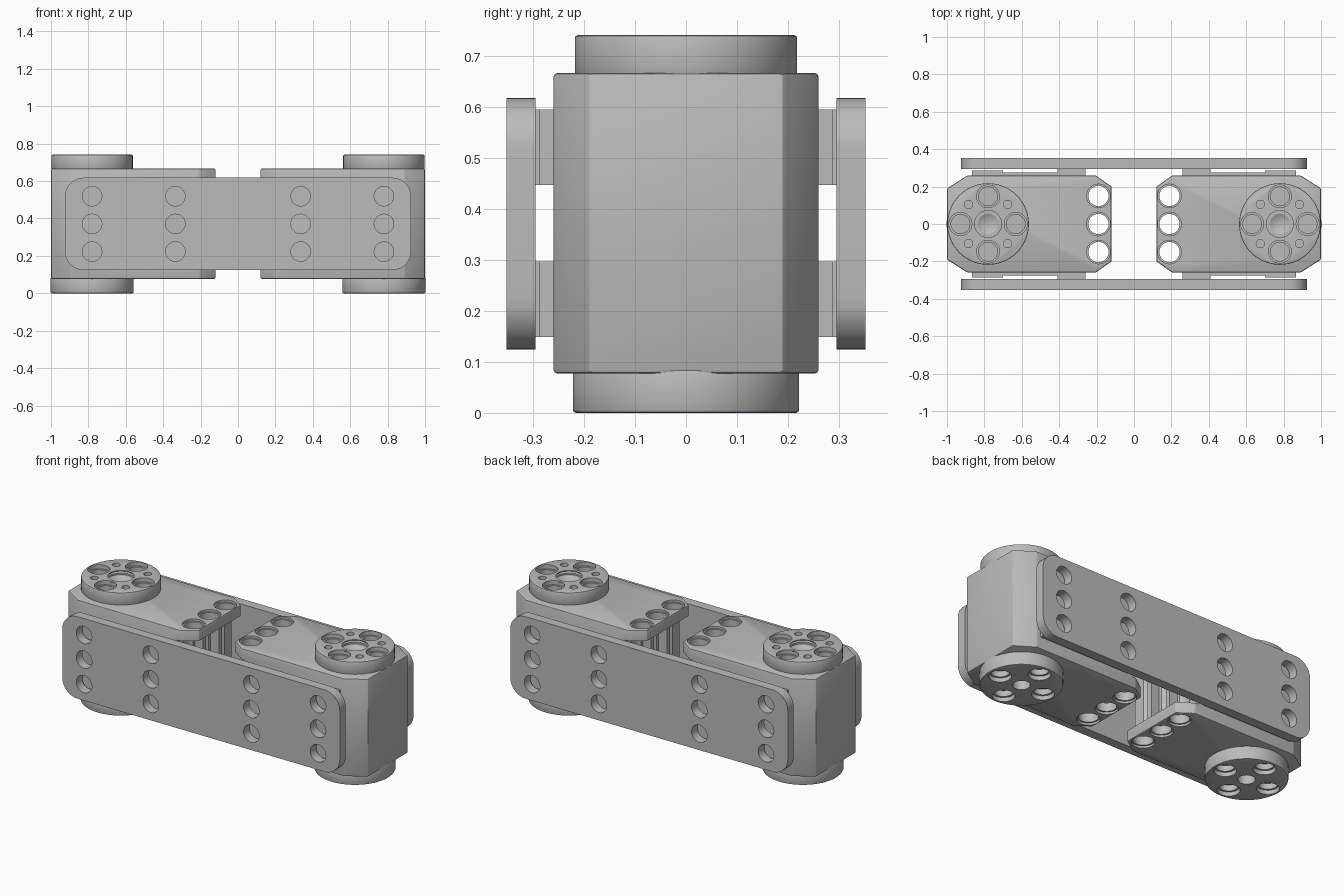
import bpy, bmesh
from math import pi, cos, sin
from mathutils import Matrix, Vector

if "Cube" in bpy.data.objects:
    bpy.data.objects.remove(bpy.data.objects["Cube"])

grey = bpy.data.materials.new("mid grey")
grey.use_nodes = True
colour = (0.5, 0.5, 0.5, 1)
grey.diffuse_color = colour
grey.node_tree.nodes["Principled BSDF"].inputs["Base Color"].default_value = colour

AXIS = {"z": Matrix(), "y": Matrix.Rotation(pi / 2, 4, "X")}
MID = 0.371          # height of the centre plane
SHAFT = 0.78         # distance of each output shaft from the centre
EAR = 0.19           # distance of each ear hole row from the centre


def make(name, bm):
    bmesh.ops.recalc_face_normals(bm, faces=bm.faces)
    mesh = bpy.data.meshes.new(name)
    bm.to_mesh(mesh)
    bm.free()
    mesh.materials.append(grey)
    ob = bpy.data.objects.new(name, mesh)
    bpy.context.collection.objects.link(ob)
    return ob


def add_cyl(bm, centre, r, depth, axis="z", r2=None, sides=40):
    m = Matrix.Translation(centre) @ AXIS[axis]
    bmesh.ops.create_cone(bm, cap_ends=True, segments=sides, radius1=r,
                          radius2=r if r2 is None else r2, depth=depth, matrix=m)


def add_box(bm, lo, hi):
    lo, hi = Vector(lo), Vector(hi)
    m = Matrix.Translation((lo + hi) / 2) @ Matrix.Diagonal((*(hi - lo), 1))
    bmesh.ops.create_cube(bm, size=1, matrix=m)


def prism(name, points, shift):
    bm = bmesh.new()
    face = bm.faces.new([bm.verts.new(p) for p in points])
    out = bmesh.ops.extrude_face_region(bm, geom=[face])
    moved = [v for v in out["geom"] if isinstance(v, bmesh.types.BMVert)]
    bmesh.ops.translate(bm, verts=moved, vec=shift)
    return make(name, bm)


def activate(ob):
    bpy.ops.object.select_all(action="DESELECT")
    ob.select_set(True)
    bpy.context.view_layer.objects.active = ob


def bevel(ob, width, segments=2):
    activate(ob)
    mod = ob.modifiers.new("bevel", "BEVEL")
    mod.width, mod.segments, mod.limit_method = width, segments, "ANGLE"
    bpy.ops.object.modifier_apply(modifier=mod.name)


def cut(ob, bm):
    tool = make("cutter", bm)
    tool.hide_render = True
    activate(ob)
    mod = ob.modifiers.new("cut", "BOOLEAN")
    mod.object, mod.solver, mod.operation = tool, "EXACT", "DIFFERENCE"
    bpy.ops.object.modifier_apply(modifier=mod.name)
    bpy.data.objects.remove(tool)


def smooth(ob):
    activate(ob)
    bpy.ops.object.shade_smooth_by_angle(angle=0.5)


def servo(side, s):
    # housing with chamfered corners
    half = [(1.0, 0.19), (0.89, 0.26), (0.205, 0.26), (0.12, 0.2)]
    outline = half + [(x, -y) for x, y in reversed(half)]
    body = prism(side + "_servo_body", [(s * x, y, 0.077) for x, y in outline], (0, 0, 0.59))
    bevel(body, 0.008)

    # open slot that leaves an upper and a lower mounting ear
    bm = bmesh.new()
    xs = sorted((s * 0.225, s * 0.05))
    add_box(bm, (xs[0], -0.4, 0.142), (xs[1], 0.4, 0.602))
    cut(body, bm)

    # stepped ear holes
    wide, narrow = bmesh.new(), bmesh.new()
    for y in (-0.15, 0, 0.15):
        add_cyl(narrow, (s * EAR, y, MID), 0.054, 1)
        for z in (0.06, 0.684):
            add_cyl(wide, (s * EAR, y, z), 0.063, 0.06)
    cut(body, wide)
    cut(body, narrow)
    smooth(body)

    # ribs between the ears
    bm = bmesh.new()
    for y in (-0.075, 0.075):
        xs = sorted((s * 0.17, s * 0.24))
        add_box(bm, (xs[0], y - 0.015, 0.14), (xs[1], y + 0.015, 0.604))
    make(side + "_ear_ribs", bm)

    # bosses and low strips that carry the link plates
    bm = bmesh.new()
    for d in (-1, 1):
        for z in (0.223, 0.521):
            for x0, x1, top in ((0.7, 0.865, 0.287), (0.26, 0.41, 0.296), (0.4, 0.71, 0.275)):
                xs, ys = sorted((s * x0, s * x1)), sorted((d * 0.25, d * top))
                add_box(bm, (xs[0], ys[0], z - 0.074), (xs[1], ys[1], z + 0.074))
    make(side + "_mounting_bosses", bm)

    # output discs above and below
    for name, lo, hi, r, d in (("_upper_horn", 0.66, 0.741, 0.218, 1),
                               ("_lower_horn", 0, 0.085, 0.222, -1)):
        bm = bmesh.new()
        add_cyl(bm, (s * SHAFT, 0, (lo + hi) / 2), r, hi - lo, sides=72)
        horn = make(side + name, bm)
        bevel(horn, 0.006)
        face = hi if d > 0 else lo
        wide, narrow = bmesh.new(), bmesh.new()
        for k in range(4):
            a = k * pi / 2
            x, y = s * SHAFT + 0.148 * cos(a), 0.148 * sin(a)
            add_cyl(wide, (x, y, face), 0.061, 0.05)
            add_cyl(narrow, (x, y, face), 0.05, 0.12)
            if d > 0:
                a += pi / 4
                add_cyl(wide, (s * SHAFT + 0.148 * cos(a), 0.148 * sin(a), face), 0.022, 0.1, sides=20)
        if d > 0:
            add_cyl(wide, (s * SHAFT, 0, face), 0.072, 0.05)
            add_cyl(narrow, (s * SHAFT, 0, face - 0.03), 0, 0.05, r2=0.09)
        else:
            add_cyl(wide, (s * SHAFT, 0, face), 0.047, 0.11)
        cut(horn, wide)
        cut(horn, narrow)
        smooth(horn)


def link_plate(name, y):
    # rounded plate with four rows of three holes
    pts = []
    for k, (cx, cz) in enumerate(((1, 1), (-1, 1), (-1, -1), (1, -1))):
        for i in range(11):
            a = (k + i / 10) * pi / 2
            pts.append((cx * 0.825 + 0.1 * cos(a), y, MID + cz * 0.147 + 0.1 * sin(a)))
    plate = prism(name, pts, (0, 0.057, 0))
    bm = bmesh.new()
    for x in (-0.78, -0.335, 0.335, 0.78):
        for z in (-0.148, 0, 0.148):
            add_cyl(bm, (x, y + 0.03, MID + z), 0.052, 0.2, "y")
    cut(plate, bm)
    smooth(plate)


servo("right", -1)
servo("left", 1)
link_plate("front_link_plate", -0.352)
link_plate("back_link_plate", 0.295)
